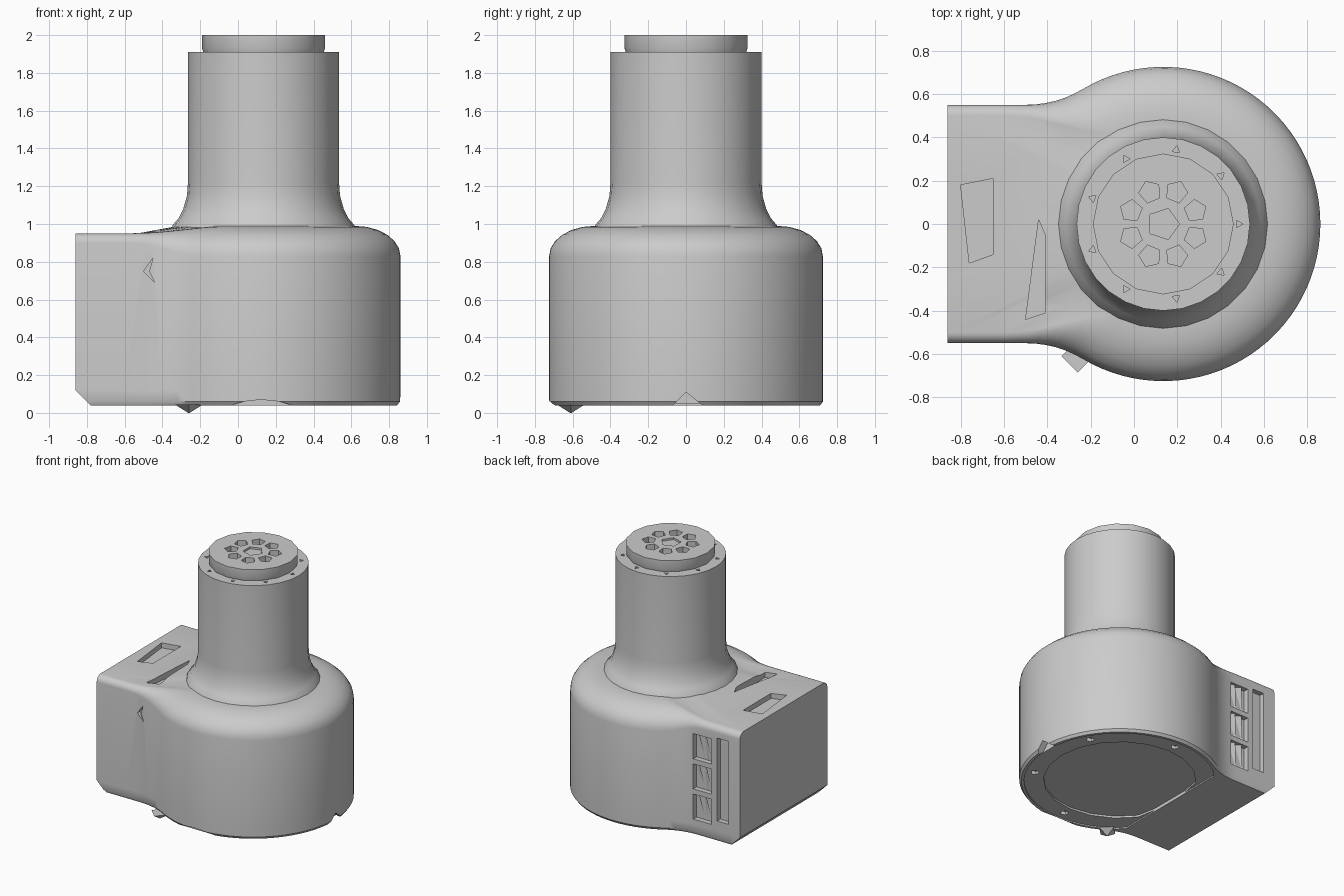
import bpy, bmesh, math
from mathutils import Vector

if "Cube" in bpy.data.objects:
    bpy.data.objects.remove(bpy.data.objects["Cube"])

AXIS = Vector((0.135, 0, 0))
R, HALF, FILLET, END = 0.725, 0.55, 0.5, -0.86

grey = bpy.data.materials.new("plain_grey")
grey.use_nodes = True
grey.diffuse_color = (0.6, 0.6, 0.6, 1)
grey.node_tree.nodes["Principled BSDF"].inputs["Base Color"].default_value = (0.6, 0.6, 0.6, 1)


def make(name, bm):
    bmesh.ops.recalc_face_normals(bm, faces=bm.faces)
    mesh = bpy.data.meshes.new(name)
    bm.to_mesh(mesh)
    bm.free()
    mesh.materials.append(grey)
    ob = bpy.data.objects.new(name, mesh)
    bpy.context.collection.objects.link(ob)
    return ob


def loft(name, rings):
    bm = bmesh.new()
    rows = [[bm.verts.new(p) for p in ring] for ring in rings]
    n = len(rows[0])
    for a, b in zip(rows, rows[1:]):
        for i in range(n):
            j = (i + 1) % n
            bm.faces.new((a[i], a[j], b[j], b[i]))
    bm.faces.new(rows[0][::-1])
    bm.faces.new(rows[-1])
    return make(name, bm)


def circle(r, z, sides, centre=AXIS, turn=0.0):
    return [Vector((centre.x + r * math.cos(a), centre.y + r * math.sin(a), z))
            for a in (turn + math.tau * i / sides for i in range(sides))]


def lathe(name, profile, sides):
    return loft(name, [circle(r, z, sides) for r, z in profile])


def cut(ob, prisms):
    """Carve straight prisms, each a polygon and a sweep vector, from ob."""
    bm = bmesh.new()
    for points, sweep in prisms:
        face = bm.faces.new([bm.verts.new(p) for p in points])
        out = bmesh.ops.extrude_face_region(bm, geom=[face], use_keep_orig=True)
        moved = [g for g in out["geom"] if isinstance(g, bmesh.types.BMVert)]
        bmesh.ops.translate(bm, verts=moved, vec=sweep)
    cutter = make("cutter", bm)
    cutter.hide_render = True
    mod = ob.modifiers.new("cut", "BOOLEAN")
    mod.operation, mod.solver, mod.object = "DIFFERENCE", "EXACT", cutter
    bpy.context.view_layer.objects.active = ob
    bpy.ops.object.modifier_apply(modifier=mod.name)
    bpy.data.objects.remove(cutter)


def smooth(ob, degrees):
    bpy.ops.object.select_all(action="DESELECT")
    ob.select_set(True)
    bpy.context.view_layer.objects.active = ob
    bpy.ops.object.shade_smooth_by_angle(angle=math.radians(degrees))


# Plan outline: square tail, concave fillets, round drum
fx = AXIS.x - math.sqrt((R + FILLET) ** 2 - (HALF + FILLET) ** 2)
join = math.atan2(HALF + FILLET, fx - AXIS.x)
half = [Vector((END, y, 0)) for y in (0, HALF / 2, HALF)]
half += [Vector((x, HALF, 0)) for x in (-0.78, -0.7, -0.6)]
for i in range(7):
    a = -math.pi / 2 + (join - math.pi / 2) * i / 6
    half.append(Vector((fx + FILLET * math.cos(a), HALF + FILLET + FILLET * math.sin(a), 0)))
for i in range(1, 31):
    a = join * (1 - i / 30)
    half.append(AXIS + Vector((R * math.cos(a), R * math.sin(a), 0)))
outline = half + [Vector((p.x, -p.y, 0)) for p in half[-2:0:-1]]


def roundness(p):
    t = min(max((p.x + 0.55) / 0.35, 0), 1)
    return t * t * (3 - 2 * t)


def shoulder(p, angle):
    """Point on the rounded upper edge, wide on the drum, tight on the tail."""
    w = roundness(p)
    run, rise = 1 - math.cos(angle), 1 - math.sin(angle)
    tail = Vector((p.x, p.y * (1 - 0.05 * run / HALF), 0.95 - 0.05 * rise))
    drum = AXIS + (p - AXIS) * (1 - 0.24 * run / R)
    drum.z = 0.99 - 0.16 * rise
    return tail.lerp(drum, w)


def inward(p, fraction):
    start = shoulder(p, math.pi / 2)
    flat = Vector((p.x, p.y, 0)) - AXIS
    goal = AXIS + flat.normalized() * 0.45
    q = start.lerp(goal, fraction)
    q.z = 0.99 if fraction == 1 else start.z
    return q


def low(p, z, inset):
    q = AXIS + (p - AXIS) * (1 - inset)
    if p.x < -0.85:
        q.x = max(END, END + 0.12 - z)
    return Vector((q.x, q.y, z))


# Housing
rings = [[low(p, 0.04, 0.02) for p in outline],
         [low(p, 0.06, 0) for p in outline],
         [low(p, 0.12, 0) for p in outline]]
rings += [[shoulder(p, math.pi / 2 * i / 6) for p in outline] for i in range(7)]
rings += [[inward(p, f) for p in outline] for f in (0.6, 1)]
housing = loft("housing", rings)

# Underside: shallow ring recess, then the deeper disc and screw holes
up = Vector((0, 0, 1))


def trimmed(r, sides):
    return [Vector((max(p.x, -0.34), p.y, p.z)) for p in circle(r, 0, sides)]


cut(housing, [(trimmed(0.69, 48), up * 0.05)])
holes = []
for i in range(6):
    a = math.tau * (i + 0.5) / 6
    if math.cos(a) > -0.7:
        c = AXIS + Vector((0.62 * math.cos(a), 0.62 * math.sin(a), 0))
        holes.append((circle(0.03, 0, 5, c), up * 0.075))
cut(housing, [(trimmed(0.55, 20), up * 0.065)] + holes)

# Side slots, top recesses and rim notches
back = Vector((0, -0.11, 0))


def side_panel(x0, x1, z0, z1):
    return ([Vector((x, 0.62, z)) for x, z in ((x0, z0), (x1, z0), (x1, z1), (x0, z1))], back)


slots = [side_panel(-0.76, -0.66, 0.2, 0.86)]
slots += [side_panel(-0.61, -0.45, z, z + 0.2) for z in (0.16, 0.4, 0.64)]
top_shapes = [((-0.8, 0.18), (-0.65, 0.21), (-0.65, -0.14), (-0.76, -0.18)),
              ((-0.5, -0.44), (-0.41, -0.41), (-0.41, -0.05), (-0.44, 0.02))]
slots += [([Vector((x, y, 0.91)) for x, y in s], up * 0.2) for s in top_shapes]
slots.append(([Vector((0.81, y, z)) for y, z in ((-0.08, 0.03), (0.1, 0.03), (0, 0.11))],
              Vector((0.1, 0, 0))))
arch = [(-0.07, 0.03), (0.32, 0.03), (0.22, 0.06), (0.12, 0.07), (0.03, 0.06)]
slots.append(([Vector((x, -0.74, z)) for x, z in arch], Vector((0, 0.05, 0))))
chevron = [(-0.5, 0.75), (-0.45, 0.82), (-0.47, 0.75), (-0.44, 0.69)]
slots.append(([Vector((x, -0.6, z)) for x, z in chevron], Vector((0, 0.08, 0))))
cut(housing, slots)
smooth(housing, 35)

# Slanted fins inside the side slots
bm = bmesh.new()
for z in (0.16, 0.4, 0.64):
    for x in (-0.59, -0.53):
        fin = [bm.verts.new((x + dx, y, z + dz)) for dx, y, dz in
               ((0, 0.51, 0), (0.04, 0.51, 0), (0.07, 0.51, 0.2), (0.03, 0.54, 0.2))]
        bm.faces.new(fin)
bmesh.ops.solidify(bm, geom=bm.faces[:], thickness=0.01)
make("slot_fins", bm)

# Small pointed foot under the housing
loft("foot", [circle(r, z, 4, Vector((-0.26, -0.61, 0))) for r, z in ((0.075, 0.045), (0.004, 0))])

# Neck with flared collar and notched rim
neck = lathe("neck", [(0.49, 0.96), (0.48, 0.995), (0.45, 1.03), (0.425, 1.08),
                      (0.405, 1.15), (0.4, 1.22), (0.4, 1.91)], 28)
notches = []
for i in range(9):
    a = math.tau * i / 9
    c = AXIS + Vector((0.347, 0, 0)) if i == 0 else AXIS + Vector((0.347 * math.cos(a), 0.347 * math.sin(a), 0))
    notches.append((circle(0.02, 1.88, 3, c, a), up * 0.1))
cut(neck, notches)
smooth(neck, 35)

# Top cap with a ring of pits and a sunken centre
cap = lathe("top_cap", [(0.315, 1.9), (0.325, 1.93), (0.325, 2)], 16)
pits = []
for i in range(8):
    a = math.tau * (i + 0.5) / 8
    c = AXIS + Vector((0.16 * math.cos(a), 0.16 * math.sin(a), 0))
    pits.append((circle(0.052, 1.945, 5, c, a), up * 0.1))
pits.append((circle(0.075, 1.985, 5), up * 0.1))
cut(cap, pits)
smooth(cap, 30)
